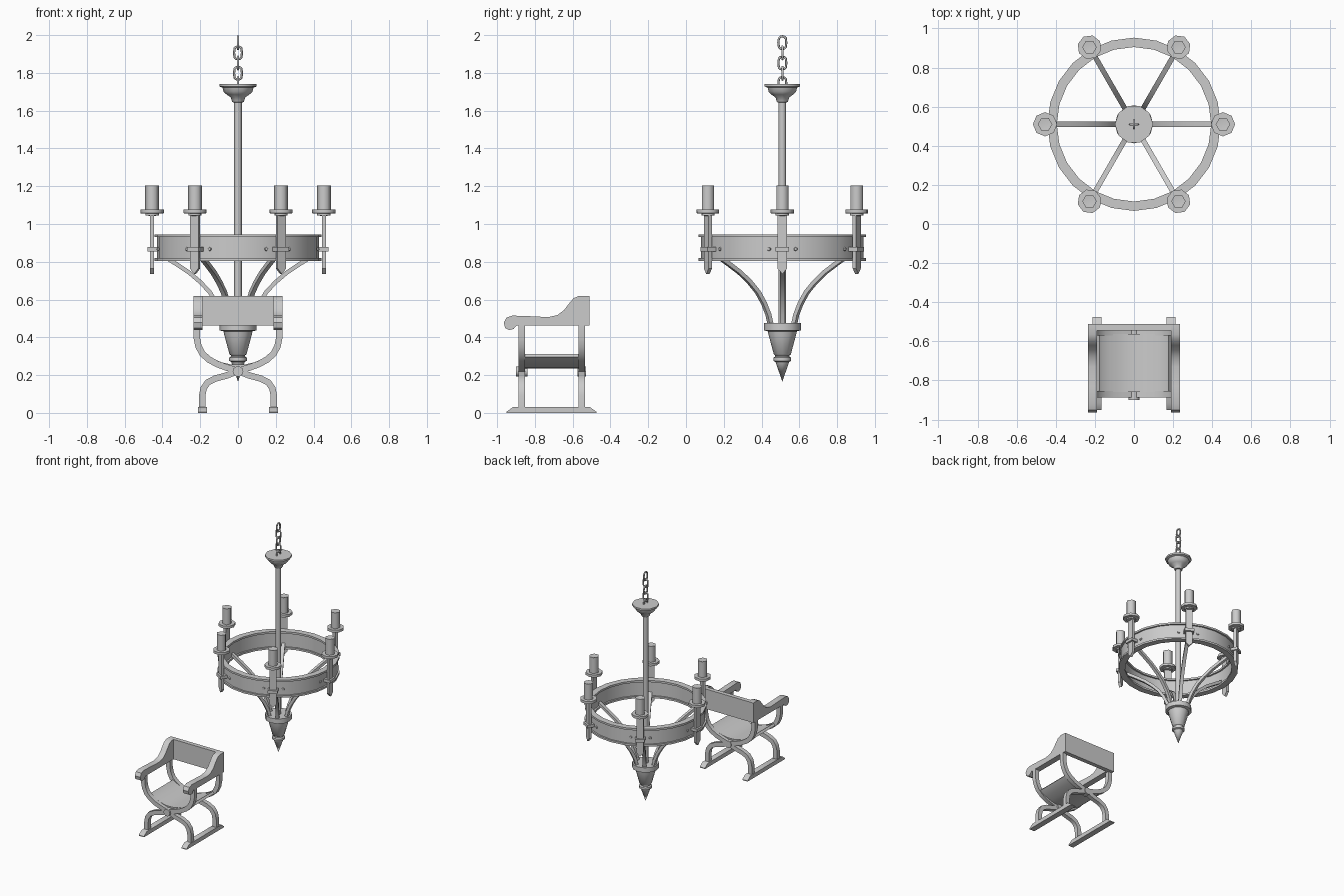
import bpy, bmesh
from math import sin, cos, pi, radians
from mathutils import Vector

if "Cube" in bpy.data.objects:
    bpy.data.objects.remove(bpy.data.objects["Cube"])

CY = 0.51          # chandelier axis y
RC = 0.455         # candle circle radius


def finish(bm, name, loc=(0, 0, 0), limit=40):
    bmesh.ops.remove_doubles(bm, verts=bm.verts[:], dist=1e-5)
    bmesh.ops.recalc_face_normals(bm, faces=bm.faces[:])
    for f in bm.faces:
        f.smooth = True
    for e in bm.edges:
        e.smooth = e.calc_face_angle(0) < radians(limit)
    me = bpy.data.meshes.new(name)
    bm.to_mesh(me)
    bm.free()
    ob = bpy.data.objects.new(name, me)
    ob.location = loc
    bpy.context.collection.objects.link(ob)
    return ob


def lathe(name, profile, n, cx=0, closed=False, loc=(0, CY, 0), limit=40):
    """Spin (radius, z) points round a vertical axis at x = cx."""
    bm = bmesh.new()
    rings = [[bm.verts.new((cx + r * cos(2 * pi * i / n), r * sin(2 * pi * i / n), z))
              for i in range(n)] for r, z in profile]
    pairs = list(zip(rings, rings[1:]))
    if closed:
        pairs.append((rings[-1], rings[0]))
    for a, b in pairs:
        for i in range(n):
            j = (i + 1) % n
            bm.faces.new((a[i], a[j], b[j], b[i]))
    return finish(bm, name, loc, limit)


def prism(name, poly, d0, d1, place, loc=(0, 0, 0)):
    """Extrude a 2D outline from depth d0 to d1; place maps (u, v, d) to xyz."""
    bm = bmesh.new()
    a = [bm.verts.new(place(u, v, d0)) for u, v in poly]
    b = [bm.verts.new(place(u, v, d1)) for u, v in poly]
    bm.faces.new(a)
    bm.faces.new(b)
    for i in range(len(a)):
        j = (i + 1) % len(a)
        bm.faces.new((a[i], a[j], b[j], b[i]))
    return finish(bm, name, loc)


def ribbon(path, width):
    """Outline of a 2D path thickened to the given width."""
    p = [Vector(q) for q in path]
    left, right = [], []
    for i, q in enumerate(p):
        t = (p[min(i + 1, len(p) - 1)] - p[max(i - 1, 0)]).normalized()
        n = Vector((-t.y, t.x)) * width / 2
        left.append(q + n)
        right.append(q - n)
    return [tuple(q) for q in left + right[::-1]]


def six(ob):
    """Linked copies every 60 degrees round the chandelier axis."""
    for k in range(1, 6):
        c = ob.copy()
        c.rotation_euler.z = k * pi / 3
        bpy.context.collection.objects.link(c)


XZ = lambda u, v, d: (u, d, v)
YZ = lambda u, v, d: (d, u, v)

# --- chandelier: chain
for k in range(5):
    bpy.ops.mesh.primitive_torus_add(major_radius=0.021, minor_radius=0.006,
                                     major_segments=12, minor_segments=6)
    link = bpy.context.object
    link.name = "chain_link"
    for v in link.data.vertices:
        if abs(v.co.y) > 1e-4:
            v.co.y += 0.013 if v.co.y > 0 else -0.013
    for f in link.data.polygons:
        f.use_smooth = True
    link.location = (0, CY, 1.96 - 0.054 * k)
    link.rotation_euler = (pi / 2, 0, pi / 2 if k % 2 == 0 else 0)

# --- canopy, rod, hub with finial
lathe("canopy", [(0, 1.742), (0.098, 1.742), (0.098, 1.728), (0.082, 1.722), (0.076, 1.70),
                 (0.06, 1.685), (0.038, 1.67), (0.03, 1.645), (0, 1.64)], 10)
lathe("center_rod", [(0, 1.67), (0.02, 1.67), (0.02, 0.40), (0, 0.40)], 10, limit=50)
lathe("hub", [(0, 0.475), (0.098, 0.475), (0.098, 0.437), (0.077, 0.432), (0.072, 0.41),
              (0.045, 0.31), (0.038, 0.305), (0.038, 0.298), (0.047, 0.292), (0.047, 0.275),
              (0.036, 0.27), (0, 0.165)], 12)

# --- flanged ring band
lathe("ring_band", [(0.443, 0.945), (0.443, 0.93), (0.43, 0.93), (0.43, 0.82), (0.443, 0.82),
                    (0.443, 0.805), (0.395, 0.805), (0.395, 0.82), (0.408, 0.82),
                    (0.408, 0.93), (0.395, 0.93), (0.395, 0.945)], 24, closed=True)

# --- curved support arms
arm = [(0.41, 0.84), (0.33, 0.79), (0.26, 0.744), (0.20, 0.693), (0.15, 0.64),
       (0.112, 0.58), (0.085, 0.52), (0.07, 0.46)]
six(prism("support_arm", ribbon(arm, 0.022), -0.013, 0.013, XZ, (0, CY, 0)))

# --- candle holders
strap = [(-0.026, 1.06), (0.026, 1.06), (0.026, 0.765), (0, 0.735), (-0.026, 0.765)]
six(prism("holder_strap", strap, RC - 0.01, RC + 0.01, YZ, (0, CY, 0)))
clip = [(-0.036, 0.855), (0.036, 0.855), (0.036, 0.878), (-0.036, 0.878)]
six(prism("strap_clip", clip, 0.425, RC + 0.024, YZ, (0, CY, 0)))
six(lathe("drip_pan", [(0, 1.042), (0.036, 1.045), (0.036, 1.055), (0.062, 1.057),
                       (0.062, 1.077), (0, 1.077)], 8, cx=RC, limit=50))
six(lathe("candle", [(0.037, 1.07), (0.037, 1.203), (0.028, 1.203), (0, 1.195)],
          6, cx=RC, limit=65))
for s in (-1, 1):
    a = radians(9.5 * s)
    rivet = lathe("rivet", [(0.011, 0), (0.008, 0.009), (0, 0.013)], 6)
    for v in rivet.data.vertices:      # turn the rivet outwards on the band
        x, y, z = v.co
        r = 0.425 + z
        v.co = (r * cos(a) - y * sin(a), r * sin(a) + y * cos(a), 0.867 - x)
    six(rivet)

# --- chair: runners, crossed legs, arms
upper = [(0, 0.222), (0.06, 0.24), (0.11, 0.258), (0.155, 0.283), (0.19, 0.315),
         (0.21, 0.355), (0.219, 0.40), (0.219, 0.475)]
lower = [(-0.19, 0.02), (-0.19, 0.09), (-0.182, 0.13), (-0.16, 0.162), (-0.12, 0.182),
         (-0.06, 0.198)]
side = [(-0.513, 0.62), (-0.565, 0.62), (-0.595, 0.607), (-0.62, 0.578), (-0.645, 0.545),
        (-0.68, 0.518), (-0.73, 0.507), (-0.83, 0.512), (-0.92, 0.515), (-0.95, 0.505),
        (-0.965, 0.478), (-0.958, 0.45), (-0.935, 0.438), (-0.912, 0.445), (-0.897, 0.462),
        (-0.513, 0.462)]
runner = [(-0.95, 0), (-0.475, 0), (-0.475, 0.006), (-0.51, 0.032), (-0.915, 0.032), (-0.95, 0.006)]
for s in (-1, 1):
    prism("foot_runner", runner, s * 0.165, s * 0.211, YZ)
    prism("arm_rest", side, s * 0.188, s * 0.236, YZ)
    for y in (-0.87, -0.552):
        # each leg runs from one foot through the centre to the opposite arm
        leg = ribbon([(s * x, z) for x, z in lower + upper], 0.034)
        prism("cross_leg", leg, y - 0.017, y + 0.017, XZ)

# --- pivots at the leg crossings
disc = [(0.028 * cos(pi * k / 5), 0.22 + 0.028 * sin(pi * k / 5)) for k in range(10)]
prism("front_pivot", disc, -0.9, -0.84, XZ)
prism("back_pivot", disc, -0.575, -0.53, XZ)

# --- sagging seat and back panel
half = [(0.04, 0.247), (0.085, 0.257), (0.13, 0.274), (0.165, 0.29), (0.182, 0.304)]
seat = [(-x, z) for x, z in half[::-1]] + [(0, 0.245)] + half
prism("seat", ribbon(seat, 0.02), -0.86, -0.562, XZ)
prism("back_panel", [(-0.545, 0.462), (-0.511, 0.462), (-0.511, 0.62), (-0.545, 0.62)],
      -0.234, 0.234, YZ)
